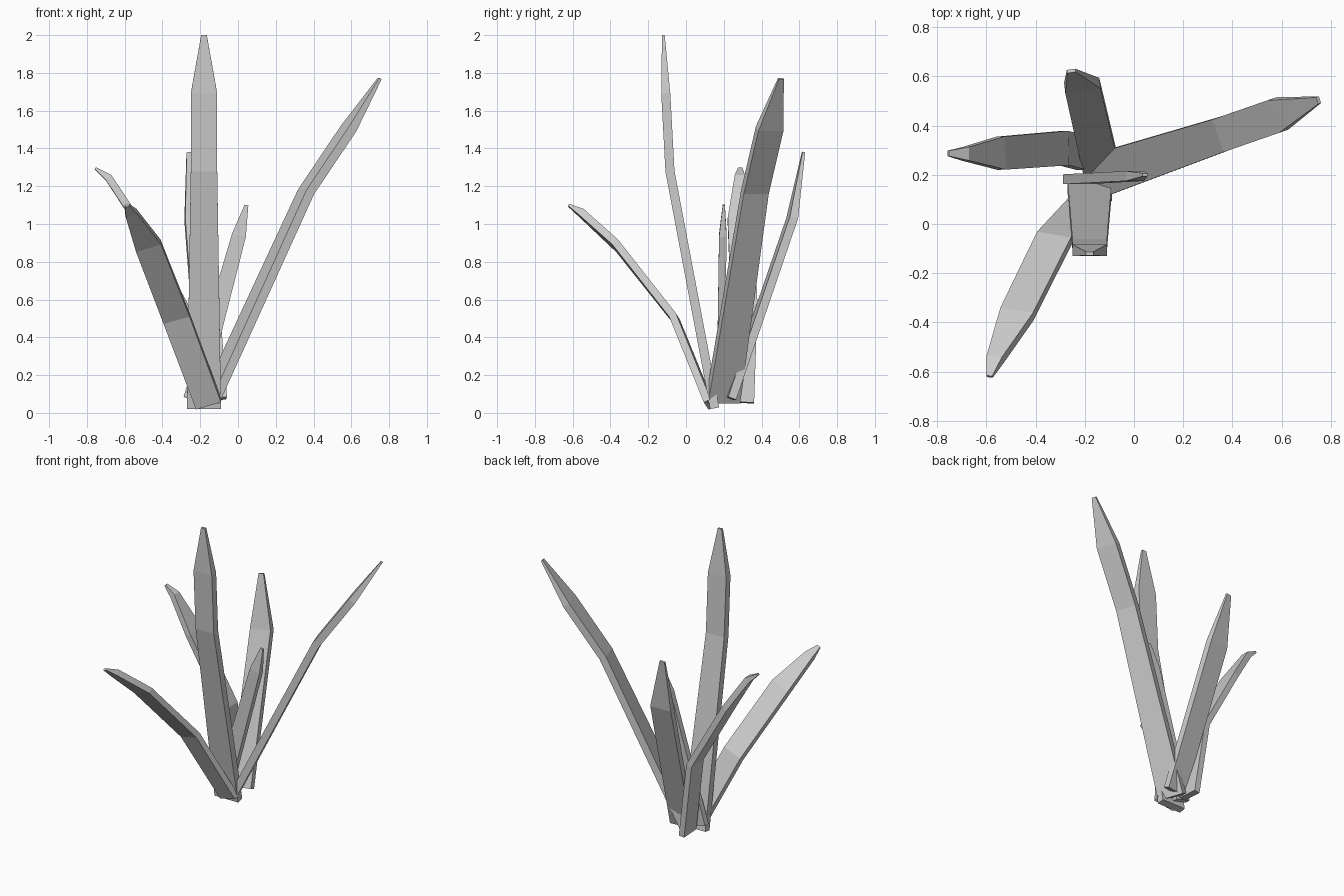
import bpy, bmesh
from mathutils import Vector


def leaf(name, across, thick, rings):
    """Flat blade: rings are (x, y, z, width), lofted as rectangles along the path."""
    pts = [Vector(r[:3]) for r in rings]
    n = len(pts)
    bm = bmesh.new()
    loops = []
    for i, p in enumerate(pts):
        t = Vector((0, 0, 0))
        if i > 0:
            t += (p - pts[i - 1]).normalized()
        if i < n - 1:
            t += (pts[i + 1] - p).normalized()
        t.normalize()
        a = Vector(across)
        a = (a - a.dot(t) * t).normalized()
        nrm = t.cross(a)
        w = rings[i][3] / 2
        h = thick / 2 * (0.3 if i == n - 1 else 1)
        loops.append([bm.verts.new(p + a * w * s + nrm * h * q)
                      for s, q in ((-1, -1), (1, -1), (1, 1), (-1, 1))])
    for lo, hi in zip(loops, loops[1:]):
        for k in range(4):
            m = (k + 1) % 4
            bm.faces.new((lo[k], lo[m], hi[m], hi[k]))
    bm.faces.new(loops[0][::-1])
    bm.faces.new(loops[-1])
    bmesh.ops.recalc_face_normals(bm, faces=bm.faces)
    me = bpy.data.meshes.new(name)
    bm.to_mesh(me)
    bm.free()
    bpy.context.collection.objects.link(bpy.data.objects.new(name, me))


# Tall front-leaning leaf
leaf("tall_leaf", (1, 0, 0), 0.048, [
    (-0.18, 0.152, 0.025, 0.18), (-0.18, -0.085, 1.28, 0.14),
    (-0.18, -0.107, 1.69, 0.14), (-0.18, -0.12, 2.0, 0.03)])
# Long leaf reaching right
leaf("right_leaf", (-0.33, 0.94, 0), 0.048, [
    (-0.15, 0.195, 0.06, 0.18), (0.36, 0.365, 1.17, 0.14),
    (0.585, 0.443, 1.505, 0.14), (0.75, 0.503, 1.77, 0.028)])
# Bent leaf reaching forward and left
leaf("front_left_leaf", (0.125, -0.03, 0.05), 0.04, [
    (-0.155, 0.125, 0.045, 0.14), (-0.325, -0.06, 0.50, 0.145),
    (-0.475, -0.365, 0.885, 0.14), (-0.565, -0.55, 1.055, 0.065),
    (-0.587, -0.62, 1.098, 0.025)])
# Bent leaf reaching left
leaf("left_leaf", (0.03, -1, 0), 0.04, [
    (-0.215, 0.29, 0.055, 0.14), (-0.285, 0.308, 0.57, 0.14),
    (-0.54, 0.288, 1.025, 0.135), (-0.685, 0.285, 1.245, 0.055),
    (-0.755, 0.287, 1.295, 0.022)])
# Upright leaf at the back
leaf("back_leaf", (1, 0.12, 0), 0.045, [
    (-0.135, 0.235, 0.075, 0.15), (-0.21, 0.562, 1.03, 0.145),
    (-0.255, 0.622, 1.38, 0.035)])
# Small edge-on leaf in the middle
leaf("small_leaf", (0.97, 0, -0.25), 0.04, [
    (-0.235, 0.182, 0.07, 0.11), (0.005, 0.195, 0.94, 0.075),
    (0.045, 0.2, 1.1, 0.02)])
